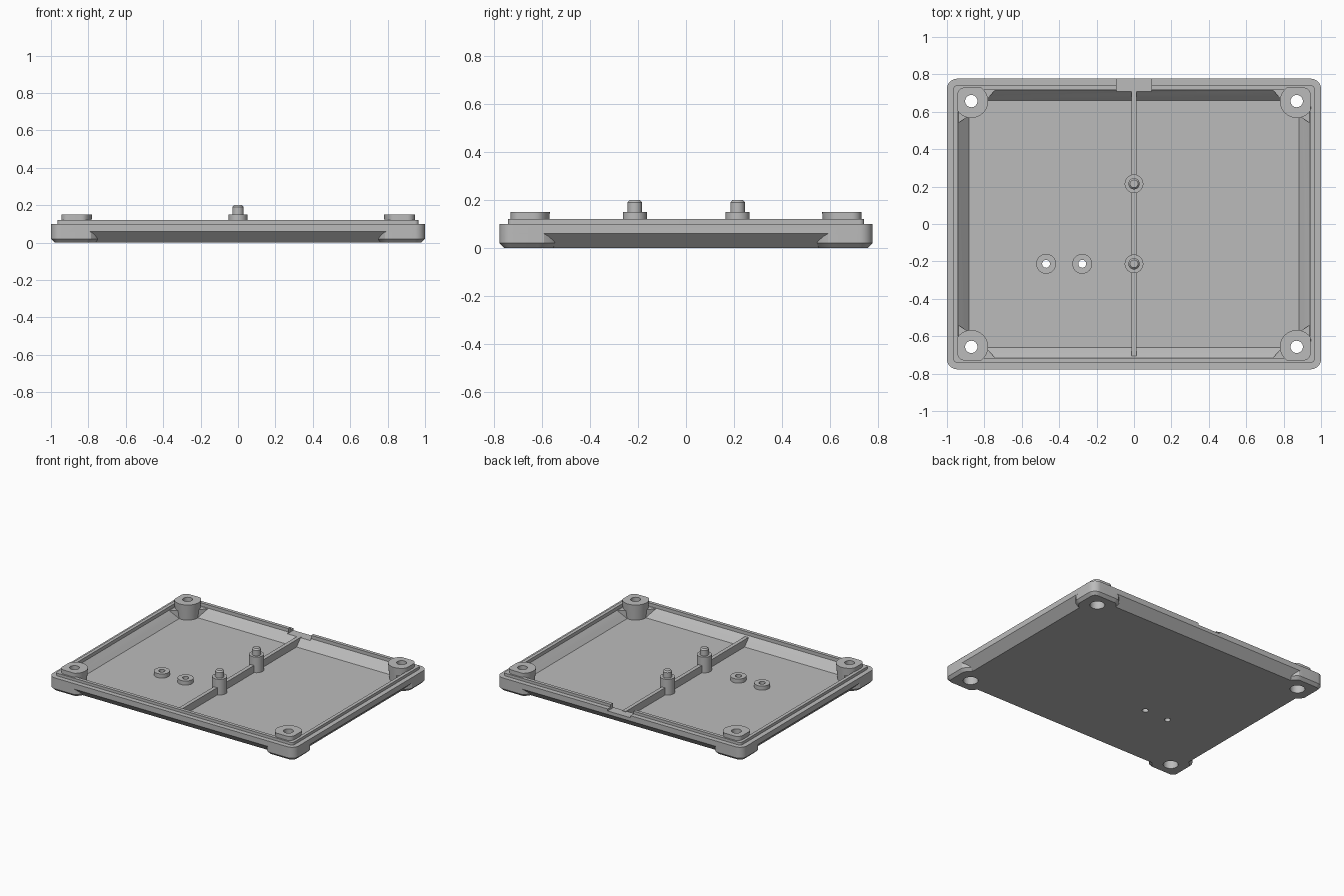
import bpy, bmesh
from math import pi, cos, sin

if "Cube" in bpy.data.objects:
    bpy.data.objects.remove(bpy.data.objects["Cube"])

grey = bpy.data.materials.new("plain grey")
grey.use_nodes = True
grey.diffuse_color = (0.5, 0.5, 0.5, 1)
grey.node_tree.nodes["Principled BSDF"].inputs["Base Color"].default_value = (0.5, 0.5, 0.5, 1)

HX, HY = 1.0, 0.777          # half size of the tray
BOSS_X, BOSS_Y = 0.87, 0.657  # screw positions
FLOOR, SHELF = 0.035, 0.095
CORNERS = [(sx, sy) for sx in (-1, 1) for sy in (-1, 1)]


def loft(name, rings):
    """Closed solid through rings of (points, height)."""
    bm = bmesh.new()
    loops = [[bm.verts.new((x, y, z)) for x, y in pts] for pts, z in rings]
    for a, b in zip(loops, loops[1:]):
        for i in range(len(a)):
            j = (i + 1) % len(a)
            bm.faces.new((a[i], a[j], b[j], b[i]))
    bm.faces.new(loops[0][::-1])
    bm.faces.new(loops[-1])
    bmesh.ops.recalc_face_normals(bm, faces=bm.faces)
    mesh = bpy.data.meshes.new(name)
    bm.to_mesh(mesh)
    bm.free()
    mesh.materials.append(grey)
    ob = bpy.data.objects.new(name, mesh)
    bpy.context.collection.objects.link(ob)
    return ob


def circle(x, y, r, n=32):
    return [(x + r * cos(2 * pi * i / n), y + r * sin(2 * pi * i / n)) for i in range(n)]


def rounded_rect(inset, radius=0.055):
    r = max(radius - inset, 0.012)
    pts = []
    for k, (sx, sy) in enumerate([(1, 1), (-1, 1), (-1, -1), (1, -1)]):
        cx, cy = sx * (HX - inset - r), sy * (HY - inset - r)
        for i in range(9):
            a = (k + i / 8) * pi / 2
            pts.append((cx + r * cos(a), cy + r * sin(a)))
    return pts


def corner_pad(sx, sy, radius, inset_x, inset_y, r):
    """Disc round a screw whose outer quadrant fills the tray corner."""
    mx, my = HX - inset_x, HY - inset_y
    pts = []
    for i in range(9):
        a = i / 8 * pi / 2
        pts.append((mx - r + r * cos(a), my - r + r * sin(a)))
    for i in range(31):
        a = pi / 2 + i / 30 * 1.5 * pi
        pts.append((min(BOSS_X + radius * cos(a), mx), min(BOSS_Y + radius * sin(a), my)))
    # straight edges join the disc to the walls
    clean = []
    for p in pts:
        if not clean or abs(p[0] - clean[-1][0]) + abs(p[1] - clean[-1][1]) > 1e-4:
            clean.append(p)
    return [(sx * x, sy * y) for x, y in clean]


def box(name, x0, x1, y0, y1, z0, z1):
    pts = [(x0, y0), (x1, y0), (x1, y1), (x0, y1)]
    return loft(name, [(pts, z0), (pts, z1)])


def boolean(ob, tool, operation="DIFFERENCE"):
    mod = ob.modifiers.new("cut", "BOOLEAN")
    mod.operation, mod.solver, mod.object = operation, "EXACT", tool
    bpy.context.view_layer.update()
    result = bpy.data.meshes.new_from_object(ob.evaluated_get(bpy.context.evaluated_depsgraph_get()))
    ob.modifiers.clear()
    ob.data = result


def discard(ob):
    bpy.data.objects.remove(ob)


parts = []

# Tray shell with bevelled underside and stepped lip
tray = loft("tray", [(rounded_rect(0.06), 0), (rounded_rect(0), 0.06), (rounded_rect(0), 0.1),
                     (rounded_rect(0.035), 0.1), (rounded_rect(0.035), 0.12)])
parts.append(tray)

# Corner feet merged into the shell
for sx, sy in CORNERS:
    foot = loft("foot", [(corner_pad(sx, sy, 0.125, 0.02, 0.02, 0.035), 0),
                         (corner_pad(sx, sy, 0.145, 0, 0, 0.055), 0.02),
                         (corner_pad(sx, sy, 0.145, 0, 0, 0.055), 0.09)])
    boolean(tray, foot, "UNION")
    discard(foot)

# Hollow inside with sloping sides, and cable notch at the back
cavity = loft("cavity", [(rounded_rect(0.117), FLOOR), (rounded_rect(0.06), SHELF), (rounded_rect(0.06), 0.3)])
notch = box("notch", -0.093, 0.093, 0.7, 0.85, 0.085, 0.3)
for tool in (cavity, notch):
    boolean(tray, tool)
    discard(tool)
parts.append(box("notch_sill", -0.093, 0.093, 0.712, 0.74, 0.06, 0.084))

# Corner bosses, gussets and screw holes
for sx, sy in CORNERS:
    side = ("left" if sx > 0 else "right") + ("_back" if sy > 0 else "_front")
    boss = loft("boss_" + side, [(corner_pad(sx, sy, 0.08, 0.055, 0.047, 0.04), 0.02),
                                 (corner_pad(sx, sy, 0.09, 0.055, 0.047, 0.04), 0.15)])
    outline = [(0.74, 0.72), (0.79, 0.66), (0.88, 0.58), (0.94, 0.54), (0.95, 0.54), (0.95, 0.73), (0.74, 0.73)]
    outline = [(sx * x, sy * y) for x, y in outline]
    gusset = loft("gusset_" + side, [(outline, 0.03), (outline, SHELF - 0.002)])
    wide = circle(sx * BOSS_X, sy * BOSS_Y, 0.05)
    narrow = circle(sx * BOSS_X, sy * BOSS_Y, 0.033)
    drill = loft("drill", [(wide, -0.1), (wide, 0.06), (narrow, 0.06), (narrow, 0.3)])
    for ob in (tray, boss, gusset):
        boolean(ob, drill)
    discard(drill)
    parts += [boss, gusset]

# Centre rib
parts.append(box("centre_rib", -0.014, 0.014, -0.705, 0.72, 0.03, 0.088))

# Standoffs with locating pins
for y in (-0.213, 0.215):
    steps = [(0.05, 0.025), (0.05, 0.15), (0.03, 0.15), (0.03, 0.19), (0.021, 0.2)]
    parts.append(loft("standoff", [(circle(0, y, r), z) for r, z in steps]))

# Small floor rings with through holes
for x in (-0.47, -0.277):
    ring = loft("floor_ring", [(circle(x, -0.213, 0.053), 0.025), (circle(x, -0.213, 0.053), 0.065)])
    drill = loft("drill", [(circle(x, -0.213, 0.021), -0.1), (circle(x, -0.213, 0.021), 0.3)])
    for ob in (tray, ring):
        boolean(ob, drill)
    discard(drill)
    parts.append(ring)

# Smooth the round surfaces, keep the edges crisp
bpy.ops.object.select_all(action="DESELECT")
for ob in parts:
    ob.select_set(True)
bpy.context.view_layer.objects.active = tray
bpy.ops.object.shade_smooth_by_angle(angle=0.5)
